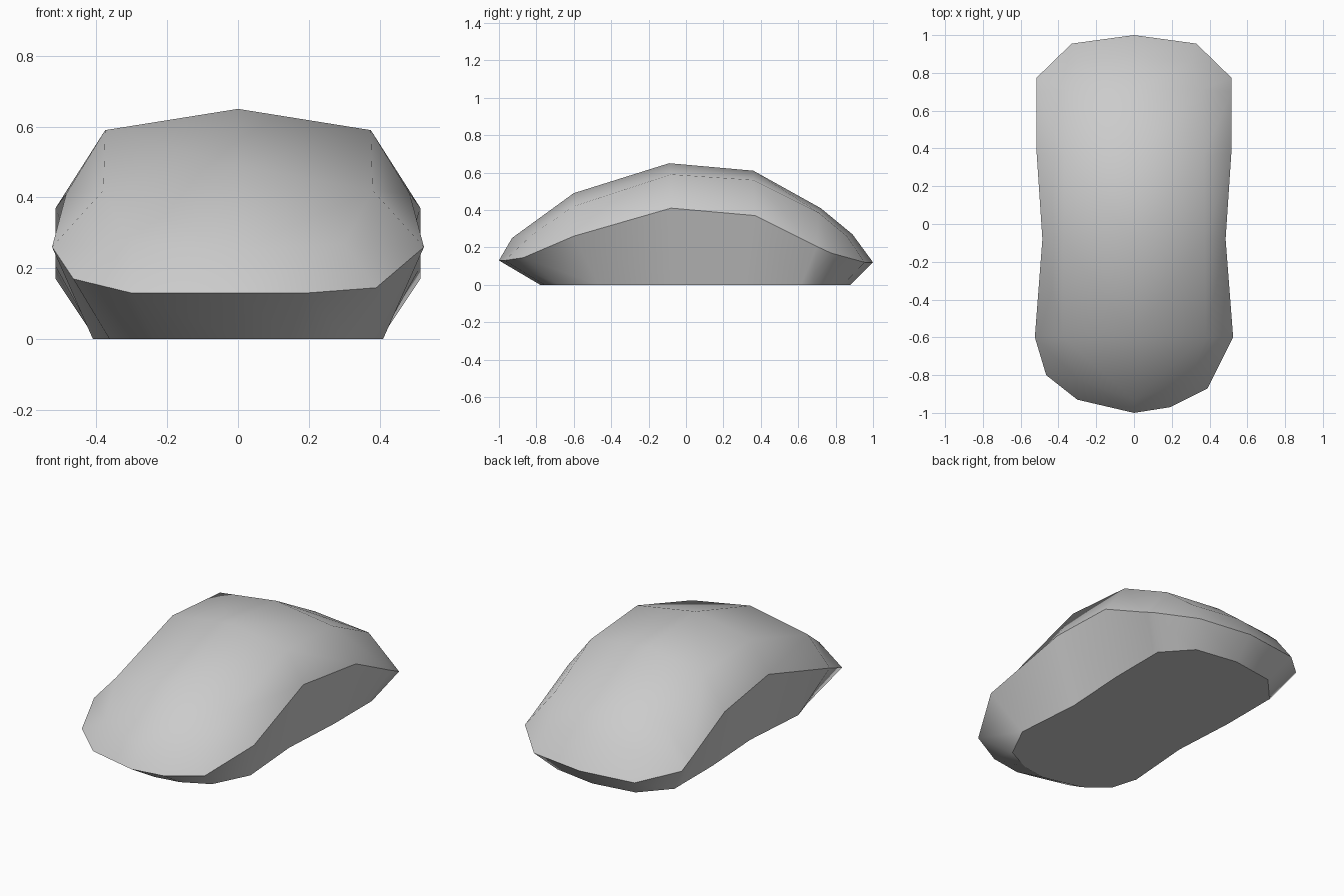
import bpy
import bmesh

cube = bpy.data.objects.get("Cube")
if cube:
    bpy.data.objects.remove(cube)


def make_material(name, colour):
    material = bpy.data.materials.new(name)
    material.use_nodes = True
    material.diffuse_color = colour
    material.node_tree.nodes["Principled BSDF"].inputs["Base Color"].default_value = colour
    return material


def mirrored(points):
    return [(-x, y, z) for x, y, z in points]


# Centre line of the shell, front to back
spine = [(0, -1, .13), (0, -.93, .25), (0, -.6, .49), (0, -.09, .65),
         (0, .36, .61), (0, .72, .41), (0, .89, .27), (0, 1, .12)]

# Shoulder line between the crown and the flanks
shoulder = [(.3, -.82, .27), (.38, -.6, .42), (.375, -.08, .59),
            (.37, .36, .56), (.36, .71, .385), (.3, .86, .26)]

# Rim where the shell meets the side wall; the nose is slightly lopsided
flank = [(.525, -.6, .26), (.485, -.08, .41), (.515, .37, .37),
         (.515, .7, .205), (.515, .775, .17), (.33, .955, .12)]
rim_left = [(.19, -.97, .13), (.39, -.87, .145)] + flank
rim_right = [(-.3, -.93, .13), (-.465, -.8, .17)] + mirrored(flank)

bm = bmesh.new()


def add_points(points):
    return [bm.verts.new(p) for p in points]


centre = add_points(spine)
sides = [(add_points(shoulder), add_points(rim_left)),
         (add_points(mirrored(shoulder)), add_points(rim_right))]

# Shell: two strips on each half, closed at the nose and tail
for inner, outer in sides:
    middle = [outer[0]] + inner + [outer[-1]]
    edge = outer[1:-1]
    for i in range(len(centre) - 1):
        bm.faces.new((centre[i], centre[i + 1], middle[i + 1], middle[i]))
    for i in range(len(inner) - 1):
        bm.faces.new((inner[i], inner[i + 1], edge[i + 1], edge[i]))
    bm.faces.new((outer[0], inner[0], edge[0]))
    bm.faces.new((outer[-1], edge[-1], inner[-1]))

# Side wall tapering inward to the flat base
rim = [centre[0]] + sides[0][1] + [centre[-1]] + sides[1][1][::-1]
base = []
for vert in rim:
    x, y, z = vert.co
    taper = .78 if y < 0 else .88
    base.append(bm.verts.new((x * .78, y * taper, 0)))
for i in range(len(rim)):
    j = (i + 1) % len(rim)
    bm.faces.new((rim[i], rim[j], base[j], base[i]))
bm.faces.new(base)
bmesh.ops.recalc_face_normals(bm, faces=bm.faces)

# Smooth surfaces with crisp rim and base edges
for face in bm.faces:
    face.smooth = True
for loop in (rim, base):
    for i in range(len(loop)):
        bm.edges.get((loop[i - 1], loop[i])).smooth = False

mesh = bpy.data.meshes.new("mouse_body")
bm.to_mesh(mesh)
bm.free()
mesh.materials.append(make_material("light_grey_plastic", (.6, .6, .6, 1)))
body = bpy.data.objects.new("mouse_body", mesh)
bpy.context.collection.objects.link(body)
